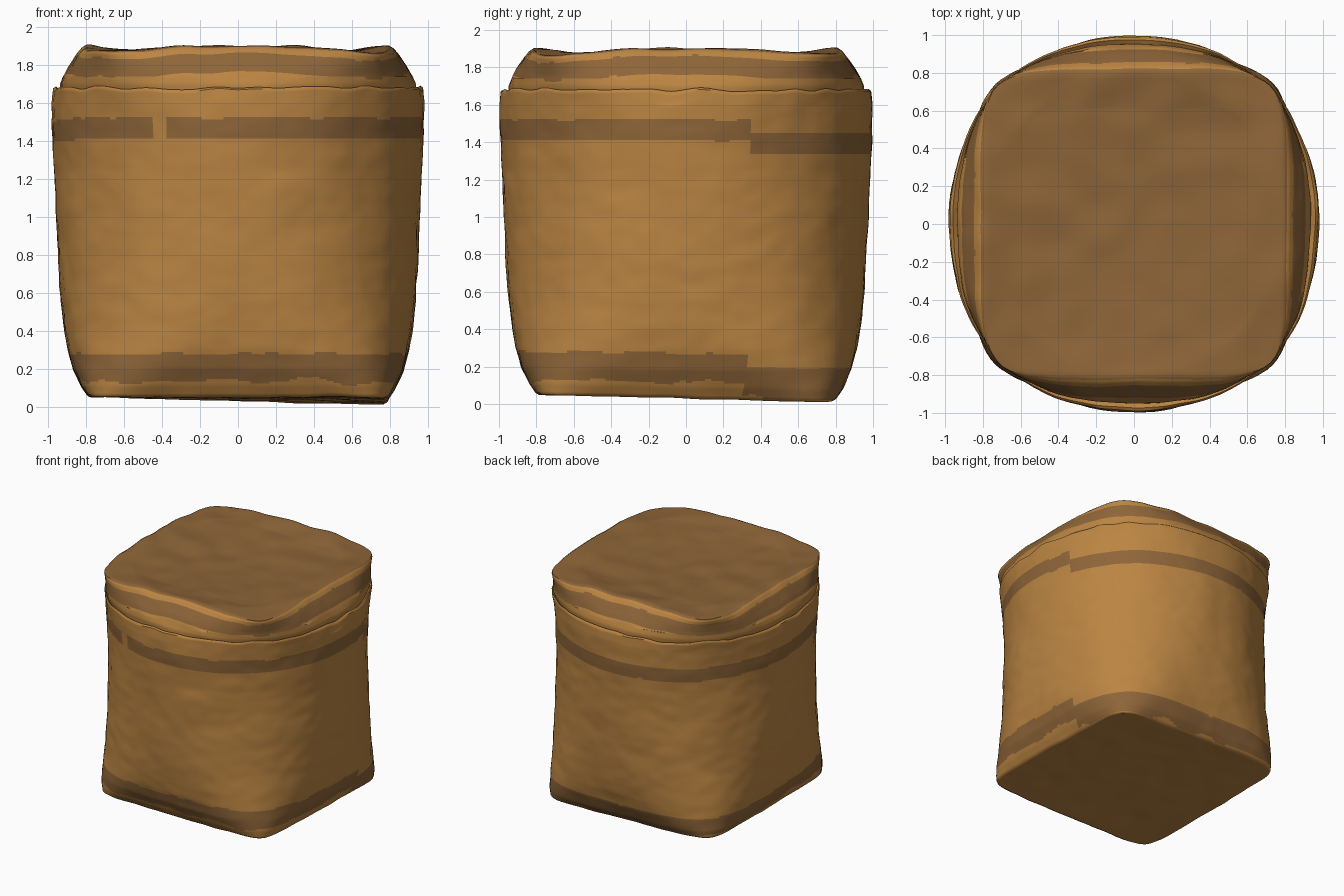
import bpy, bmesh, math
from mathutils import Vector, noise

if "Cube" in bpy.data.objects:
    bpy.data.objects.remove(bpy.data.objects["Cube"])

SEG = 160


def material(name, rgb):
    m = bpy.data.materials.new(name)
    m.diffuse_color = (*rgb, 1)
    m.use_nodes = True
    m.node_tree.nodes["Principled BSDF"].inputs["Base Color"].default_value = m.diffuse_color
    return m


straw = material("golden straw", (0.495, 0.233, 0.055))
brown = material("dark straw", (0.27, 0.13, 0.04))


def outline(a, c, t):
    # rounded square from half width a and corner position c (at 45 degrees)
    n = math.log(2) / math.log(a / c)
    r = a / (abs(math.cos(t)) ** n + abs(math.sin(t)) ** n) ** (1 / n)
    return r * math.cos(t), 1.015 * r * math.sin(t)


def rows(keys, step=0.0125):
    # fill in extra rings between the profile keys (z, half width, corner)
    out = [keys[0]]
    for k0, k1 in zip(keys, keys[1:]):
        d = math.hypot(k1[0] - k0[0], k1[1] - k0[1])
        cnt = max(1, round(d / step))
        for i in range(1, cnt + 1):
            f = i / cnt
            out.append(tuple(p + (q - p) * f for p, q in zip(k0, k1)))
    return out


def woven_part(name, keys, rule, warp):
    bm = bmesh.new()
    rings = []
    for z, a, c in rows(keys):
        ring = []
        for i in range(SEG):
            x, y = outline(a, c, 2 * math.pi * i / SEG)
            p = Vector((x, y, z))
            k = 1 + 0.008 * noise.noise(p * 4) + 0.004 * noise.noise(p * 11)
            ring.append(bm.verts.new((x * k, y * k, z + warp(x, y, z))))
        rings.append((ring, z, a))
    for (r0, z0, a0), (r1, z1, a1) in zip(rings, rings[1:]):
        for i in range(SEG):
            j = (i + 1) % SEG
            f = bm.faces.new((r0[i], r0[j], r1[j], r1[i]))
            f.smooth = True
            t = math.degrees(2 * math.pi * (i + 0.5) / SEG)
            f.material_index = rule((z0 + z1) / 2, (a0 + a1) / 2, t)
    # close tiny centre holes of the caps
    for ring, z, a in (rings[0], rings[-1]):
        if a < 0.1:
            f = bm.faces.new(ring)
            f.material_index = rule(z, a, 0)
    bmesh.ops.recalc_face_normals(bm, faces=bm.faces[:])
    me = bpy.data.meshes.new(name)
    bm.to_mesh(me)
    bm.free()
    me.materials.append(straw)
    me.materials.append(brown)
    ob = bpy.data.objects.new(name, me)
    bpy.context.collection.objects.link(ob)
    bpy.context.view_layer.objects.active = ob
    ob.select_set(True)
    bpy.ops.object.shade_smooth_by_angle(angle=math.radians(50))
    ob.select_set(False)


# basket body with painted bands that step down at the right and back
def body_rule(z, a, t):
    drop = 0.07 * min(1, max(0, (210 - t) / 80)) if t > 20 else 0
    wob = noise.noise(Vector((t * 0.12, z * 2, 3)))
    zz = z + drop + 0.008 * wob
    if a < 0.79 or 243.5 < t < 247.5 and z > 1:
        return 0
    lower = 0.135 + 0.05 * noise.noise(Vector((t * 0.07, 0, 5)))
    return int(1.41 < zz < 1.52 or lower < zz < 0.28)


def body_warp(x, y, z):
    low = max(0, 1 - z / 0.4)
    dip = -0.045 * low * min(1, max(0, (x + y) / 1.45))
    rim = 0.018 * noise.noise(Vector((x * 6, y * 6, 0))) if z > 1.6 else 0
    return dip + rim + 0.008 * noise.noise(Vector((x * 5, y * 5, z))) * low


woven_part("basket_body", [
    (0.055, 0.04, 0.035), (0.055, 0.5, 0.47), (0.05, 0.77, 0.725),
    (0.06, 0.79, 0.731), (0.11, 0.825, 0.734), (0.2, 0.87, 0.73),
    (0.3, 0.897, 0.723), (0.4, 0.916, 0.715), (0.55, 0.934, 0.705),
    (0.75, 0.949, 0.698), (1.0, 0.96, 0.693), (1.25, 0.97, 0.693),
    (1.45, 0.98, 0.7), (1.6, 0.98, 0.71), (1.67, 0.972, 0.716),
    (1.68, 0.957, 0.712), (1.66, 0.93, 0.7),
], body_rule, body_warp)


# soft lid with a sagging top and drooping corners
def lid_rule(z, a, t):
    zz = z + 0.01 * noise.noise(Vector((t * 0.15, 0, 7)))
    return int(a < 0.805 or 1.76 < zz < 1.86)


def lid_warp(x, y, z):
    if z < 1.75:
        return 0
    droop = -0.03 * min(1, max(0, math.hypot(x, y) - 0.8) / 0.22)
    droop *= abs(math.sin(2 * math.atan2(y, x))) ** 2
    return droop + 0.014 * noise.noise(Vector((x * 5, y * 5, 1)))


woven_part("basket_lid", [
    (1.65, 0.935, 0.7), (1.7, 0.935, 0.71), (1.74, 0.92, 0.712),
    (1.79, 0.893, 0.712), (1.85, 0.852, 0.718), (1.885, 0.822, 0.724),
    (1.9, 0.797, 0.722), (1.9, 0.77, 0.705), (1.875, 0.6, 0.54),
    (1.86, 0.3, 0.25), (1.855, 0.03, 0.022),
], lid_rule, lid_warp)
